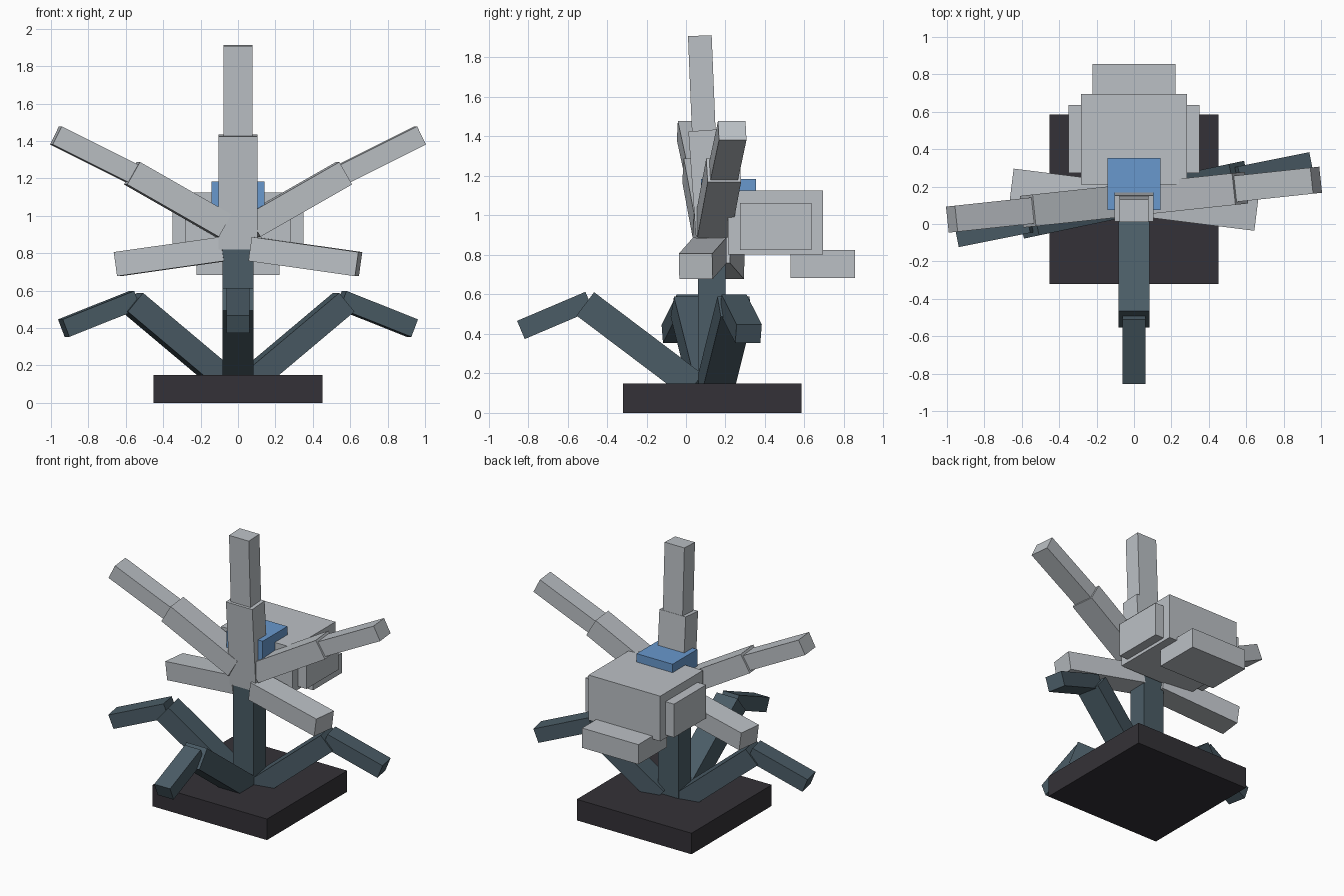
import bpy
import bmesh
from mathutils import Vector, Matrix

cube = bpy.data.objects.get("Cube")
if cube:
    bpy.data.objects.remove(cube, do_unlink=True)


def material(name, rgb):
    m = bpy.data.materials.new(name)
    m.diffuse_color = (*rgb, 1)
    m.use_nodes = True
    m.node_tree.nodes["Principled BSDF"].inputs["Base Color"].default_value = (*rgb, 1)
    return m


GREY = material("pale grey", (0.50, 0.53, 0.56))
TEAL = material("dark slate teal", (0.069, 0.107, 0.133))
DARK = material("near black plum", (0.034, 0.031, 0.038))
BLUE = material("sky blue", (0.138, 0.314, 0.61))
MID_Y = 0.13


def make_box(name, matrix, mat):
    """Unit cube placed by a matrix."""
    bm = bmesh.new()
    bmesh.ops.create_cube(bm, size=1, matrix=matrix)
    bmesh.ops.recalc_face_normals(bm, faces=bm.faces)
    me = bpy.data.meshes.new(name)
    bm.to_mesh(me)
    bm.free()
    me.materials.append(mat)
    ob = bpy.data.objects.new(name, me)
    bpy.context.collection.objects.link(ob)
    return ob


def block(name, x, y, z, mat):
    """Axis-aligned box from its ranges."""
    lo, hi = Vector((x[0], y[0], z[0])), Vector((x[1], y[1], z[1]))
    make_box(name, Matrix.Translation((lo + hi) / 2) @ Matrix.Diagonal((*(hi - lo), 1)), mat)


def bar(name, start, end, width, thick, mat):
    """Box along a line, with its width kept horizontal."""
    a, b = Vector(start), Vector(end)
    d = (b - a).normalized()
    side = Vector((0, 0, 1)).cross(d).normalized()
    up = d.cross(side)
    rot = Matrix((side, d, -up)).transposed().to_4x4()
    size = Matrix.Diagonal((width, (b - a).length, thick, 1))
    make_box(name, Matrix.Translation((a + b) / 2) @ rot @ size, mat)


def pair(name, x0, z0, x1, z1, twist, width, thick, mat):
    """Left and right bars, turned in opposite directions about the stem."""
    for label, s in (("left", 1), ("right", -1)):
        bar(f"{label}_{name}", (s * x0, MID_Y + s * twist * x0, z0),
            (s * x1, MID_Y + s * twist * x1, z1), width, thick, mat)


# Base and stem
block("base", (-0.453, 0.453), (-0.32, 0.585), (0, 0.15), DARK)
block("stem", (-0.082, 0.082), (0.06, 0.2), (0.14, 0.86), TEAL)

# Leaves: one to the front, one on each side
bar("front_leaf_inner", (0, 0.04, 0.137), (0, -0.51, 0.552), 0.166, 0.148, TEAL)
bar("front_leaf_tip", (0, -0.49, 0.567), (0, -0.836, 0.42), 0.125, 0.10, TEAL)
pair("leaf_inner", 0.08, 0.13, 0.565, 0.538, 0.21, 0.165, 0.13, TEAL)
pair("leaf_tip", 0.55, 0.552, 0.932, 0.40, 0.20, 0.13, 0.10, TEAL)

# Petals
bar("top_petal_inner", (0, 0.125, 0.825), (0, 0.082, 1.43), 0.208, 0.14, GREY)
bar("top_petal_tip", (0, 0.091, 1.40), (0, 0.07, 1.91), 0.156, 0.12, GREY)
pair("upper_petal_inner", 0.077, 0.948, 0.567, 1.228, 0.107, 0.17, 0.138, GREY)
pair("upper_petal_tip", 0.54, 1.213, 0.974, 1.43, 0.107, 0.14, 0.108, GREY)
pair("lower_petal", 0.075, 0.823, 0.645, 0.742, -0.125, 0.17, 0.13, GREY)

# Rear body with side panels, lower lip and blue core
block("rear_body", (-0.283, 0.283), (0.212, 0.695), (0.803, 1.125), GREY)
block("left_panel", (0.27, 0.35), (0.273, 0.635), (0.825, 1.063), GREY)
block("right_panel", (-0.35, -0.27), (0.273, 0.635), (0.825, 1.063), GREY)
block("rear_lip", (-0.222, 0.222), (0.53, 0.855), (0.683, 0.824), GREY)
block("core", (-0.142, 0.142), (0.075, 0.354), (0.91, 1.185), BLUE)
